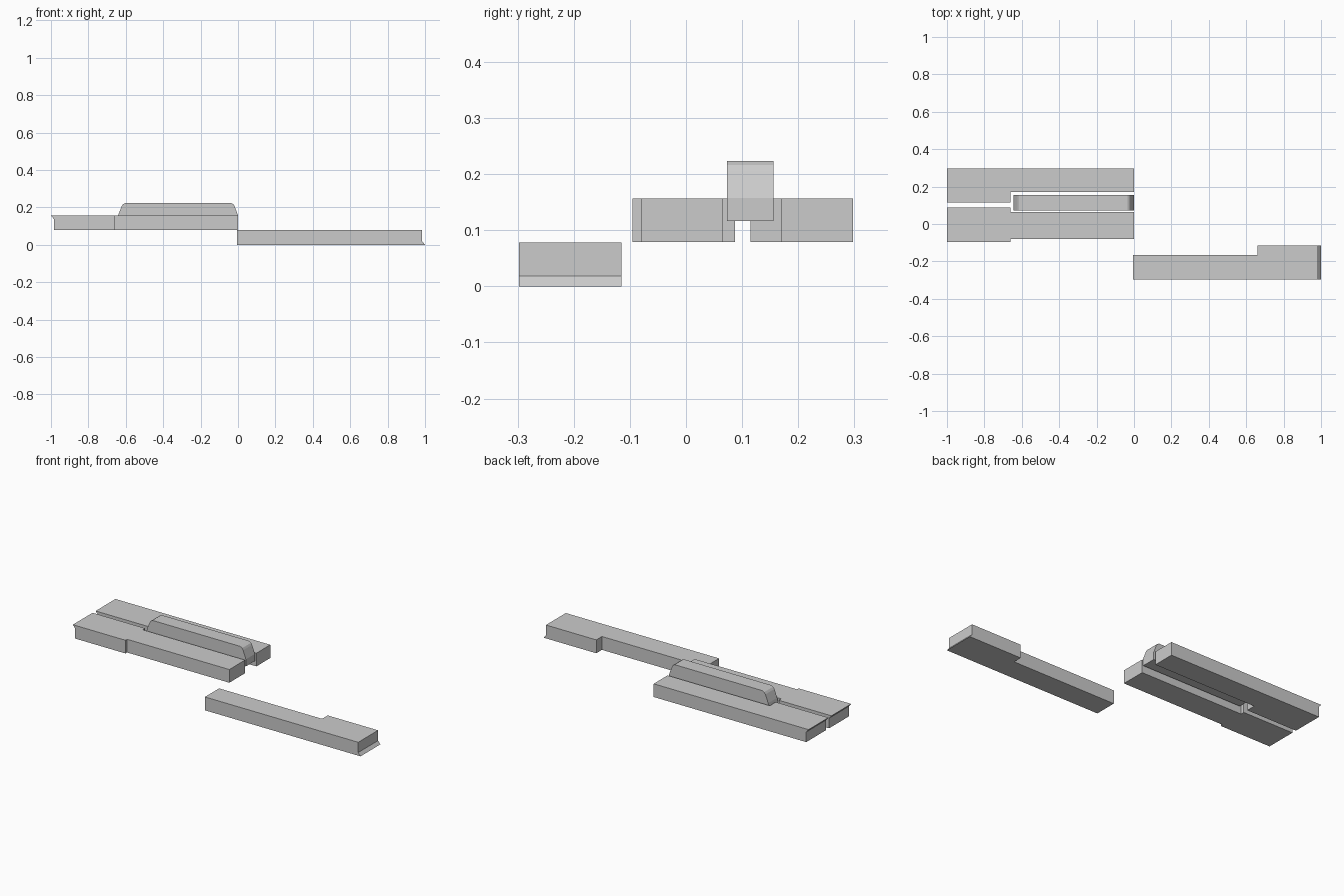
import bpy, bmesh

if "Cube" in bpy.data.objects:
    bpy.data.objects.remove(bpy.data.objects["Cube"])


def prism(name, points, to3d, lo, hi):
    """Extrude a closed 2D profile between lo and hi."""
    bm = bmesh.new()
    face = bm.faces.new([bm.verts.new(to3d(u, v, lo)) for u, v in points])
    ext = bmesh.ops.extrude_face_region(bm, geom=[face])
    for g in ext["geom"]:
        if isinstance(g, bmesh.types.BMVert):
            g.co += to3d_delta(to3d, lo, hi)
    bmesh.ops.recalc_face_normals(bm, faces=bm.faces)
    mesh = bpy.data.meshes.new(name)
    bm.to_mesh(mesh)
    bm.free()
    ob = bpy.data.objects.new(name, mesh)
    bpy.context.collection.objects.link(ob)
    return ob


def to3d_delta(to3d, lo, hi):
    from mathutils import Vector
    return Vector(to3d(0, 0, hi)) - Vector(to3d(0, 0, lo))


def plan(x, y, z):
    return (x, y, z)


def side(x, z, y):
    return (x, y, z)


def stepped_block(name, outline, z0, z1, end, lip_up):
    """Stepped plan extruded upward, with a small sloped lip along its outer end."""
    s = 1 if end > 0 else -1
    inner = end - s * 0.015
    ob = prism(name, [(inner if x == end else x, y) for x, y in outline], plan, z0, z1)
    # pull the edge of the end face outward into a lip
    bm = bmesh.new()
    bm.from_mesh(ob.data)
    z_lip = z1 if lip_up else z0
    z_cut = z1 - 0.018 if lip_up else z0 + 0.018
    bmesh.ops.bisect_plane(bm, geom=bm.verts[:] + bm.edges[:] + bm.faces[:],
                           plane_co=(0, 0, z_cut), plane_no=(0, 0, 1))
    for v in bm.verts:
        if abs(v.co.x - inner) < 1e-5 and abs(v.co.z - z_lip) < 1e-5:
            v.co.x = end
    bm.to_mesh(ob.data)
    bm.free()
    return ob


# Lower bar on the right, lip along the bottom of its end
stepped_block("lower_block", [(-0.005, -0.298), (1, -0.298), (1, -0.115), (0.66, -0.115),
                              (0.66, -0.167), (-0.005, -0.167)], 0, 0.078, 1, False)

# Pair of raised blocks on the left, lip along the top of their ends
stepped_block("raised_block_front", [(-1, -0.095), (-0.66, -0.095), (-0.66, -0.08), (0, -0.08),
                                     (0, 0.065), (-0.66, 0.065), (-0.66, 0.087), (-1, 0.087)],
              0.079, 0.156, -1, True)
stepped_block("raised_block_back", [(-1, 0.115), (-0.66, 0.115), (-0.66, 0.17), (0, 0.17),
                                    (0, 0.298), (-1, 0.298)], 0.079, 0.156, -1, True)

# Slider between the raised blocks, with rounded top ends
slider = [(-0.645, 0.116), (0, 0.116), (0, 0.157), (-0.018, 0.205), (-0.024, 0.216),
          (-0.036, 0.223), (-0.602, 0.223), (-0.614, 0.217), (-0.622, 0.206), (-0.64, 0.16),
          (-0.645, 0.14)]
prism("slider", slider, side, 0.073, 0.156)
